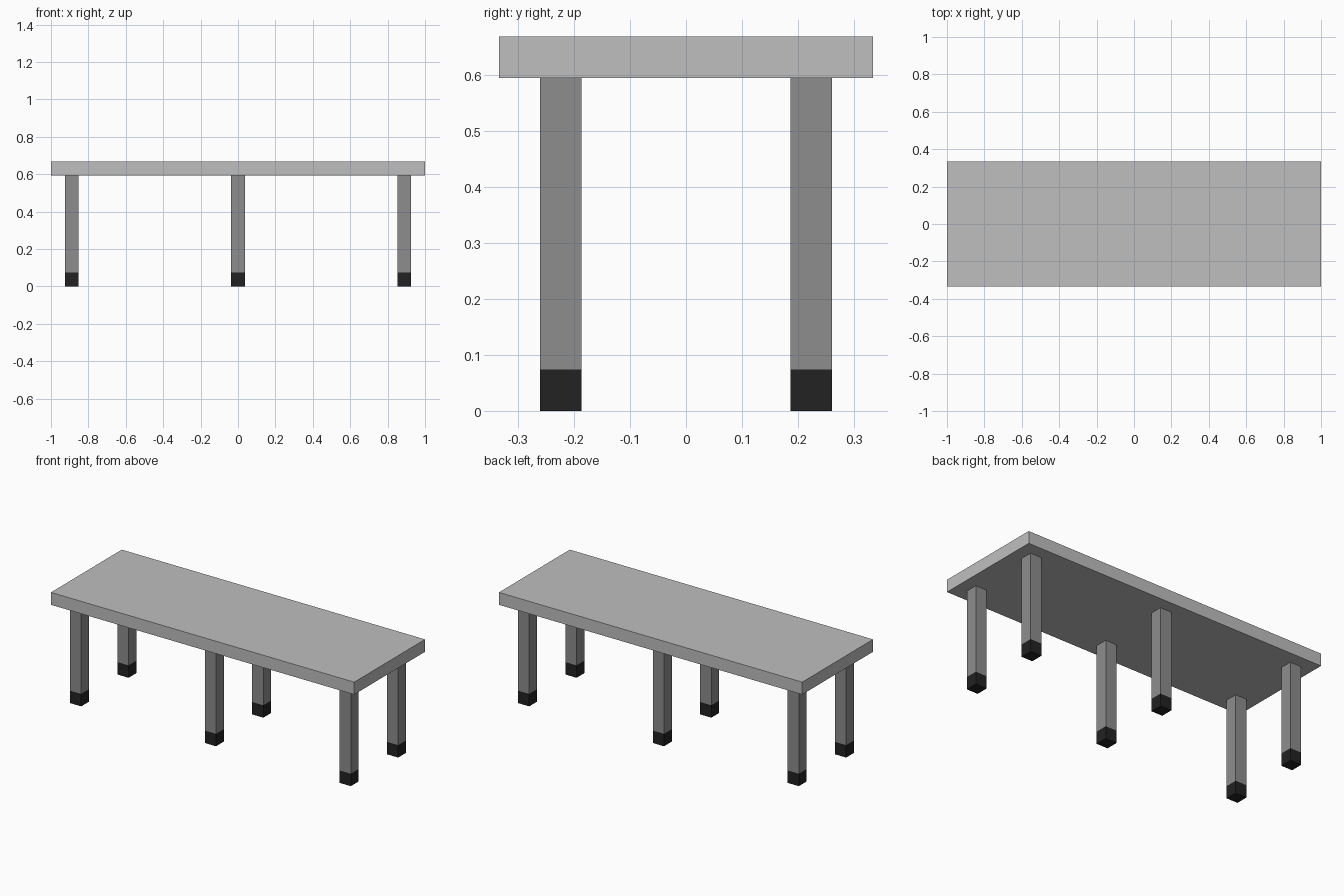
import bpy
import bmesh
from mathutils import Vector

cube = bpy.data.objects.get("Cube")
if cube:
    bpy.data.objects.remove(cube, do_unlink=True)

LENGTH, WIDTH, HEIGHT = 2.0, 0.667, 0.668
TOP_THICK = 0.074
LEG = 0.074
FOOT_HEIGHT = 0.074
UNDERSIDE = HEIGHT - TOP_THICK


def make_material(name, grey):
    mat = bpy.data.materials.new(name)
    mat.use_nodes = True
    colour = (grey, grey, grey, 1.0)
    mat.diffuse_color = colour
    mat.node_tree.nodes["Principled BSDF"].inputs["Base Color"].default_value = colour
    return mat


top_grey = make_material("light grey top", 0.52)
leg_grey = make_material("mid grey leg", 0.266)
foot_black = make_material("black foot", 0.016)


def make_box(name, size, centre, materials, cut_z=None):
    """Box with an optional level cut; faces below the cut take the second material."""
    bm = bmesh.new()
    bmesh.ops.create_cube(bm, size=1.0)
    bmesh.ops.scale(bm, vec=Vector(size), verts=bm.verts)
    bmesh.ops.translate(bm, vec=Vector(centre), verts=bm.verts)
    if cut_z is not None:
        bmesh.ops.bisect_plane(bm, geom=bm.verts[:] + bm.edges[:] + bm.faces[:],
                               plane_co=(0, 0, cut_z), plane_no=(0, 0, 1))
        for face in bm.faces:
            face.material_index = int(face.calc_center_median().z < cut_z)
    mesh = bpy.data.meshes.new(name)
    bm.to_mesh(mesh)
    bm.free()
    for mat in materials:
        mesh.materials.append(mat)
    obj = bpy.data.objects.new(name, mesh)
    bpy.context.collection.objects.link(obj)
    return obj


# Table top
make_box("table_top", (LENGTH, WIDTH, TOP_THICK),
         (0, 0, HEIGHT - TOP_THICK / 2), [top_grey])

# Three pairs of square legs with dark feet
for side, x in (("right", -0.889), ("middle", 0.0), ("left", 0.889)):
    for end, y in (("front", -0.223), ("back", 0.223)):
        make_box(f"{end}_{side}_leg", (LEG, LEG, UNDERSIDE),
                 (x, y, UNDERSIDE / 2), [leg_grey, foot_black], FOOT_HEIGHT)
